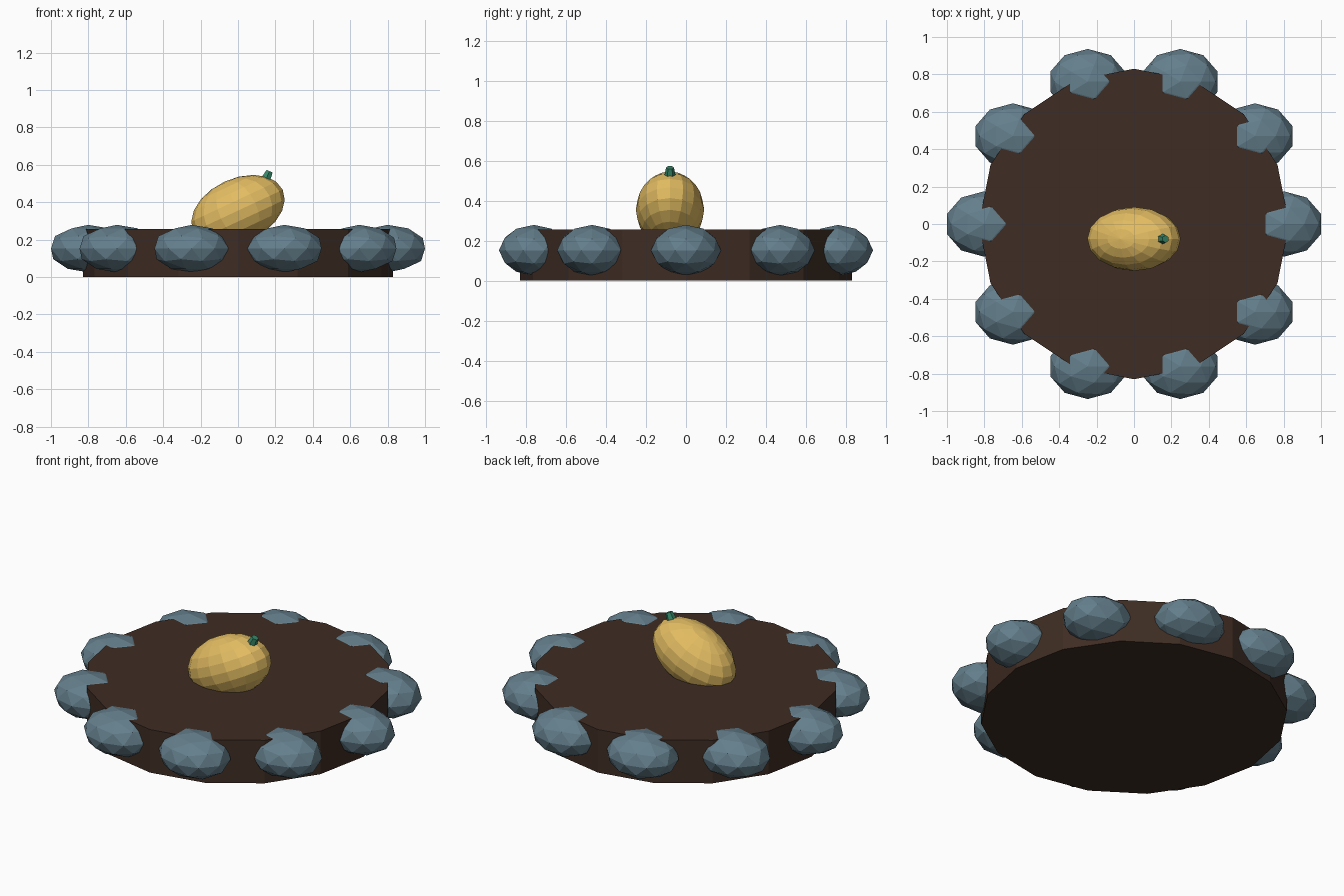
import bpy, math

if "Cube" in bpy.data.objects:
    bpy.data.objects.remove(bpy.data.objects["Cube"])


def material(name, srgb):
    lin = [(c / 255 / 12.92) if c <= 10 else ((c / 255 + 0.055) / 1.055) ** 2.4 for c in srgb]
    m = bpy.data.materials.new(name)
    m.diffuse_color = (*lin, 1)
    m.use_nodes = True
    m.node_tree.nodes["Principled BSDF"].inputs["Base Color"].default_value = m.diffuse_color
    return m


def finish(name, mat, scale=(1, 1, 1), tilt=0):
    ob = bpy.context.object
    ob.name = name
    ob.scale = scale
    ob.rotation_euler[1] = math.radians(tilt)
    ob.data.materials.append(mat)
    return ob


soil = material("dark soil", (62, 44, 35))
stone = material("blue grey stone", (100, 127, 140))
gold = material("golden yellow", (226, 188, 98))
green = material("stem green", (55, 135, 105))

# Soil disc, 16 sides with a corner on each axis
bpy.ops.mesh.primitive_cylinder_add(vertices=16, radius=0.83, depth=0.257, location=(0, 0, 0.1285))
finish("soil_bed", soil)

# Ring of ten low-poly stones, all facing the same way
for i in range(10):
    a = math.tau * i / 10
    bpy.ops.mesh.primitive_ico_sphere_add(
        subdivisions=2, radius=1, location=(0.8 * math.cos(a), 0.8 * math.sin(a), 0.152))
    finish(f"border_stone_{i + 1}", stone, (0.21, 0.175, 0.127))

# Tilted squash half sunk in the soil
bpy.ops.mesh.primitive_uv_sphere_add(segments=16, ring_count=10, radius=1, location=(0, -0.08, 0.355))
finish("squash", gold, (0.264, 0.171, 0.171), -25)

# Stem
bpy.ops.mesh.primitive_cone_add(vertices=6, radius1=0.036, radius2=0.02, depth=0.09,
                                location=(0.15, -0.08, 0.525))
finish("squash_stem", green, tilt=25)
